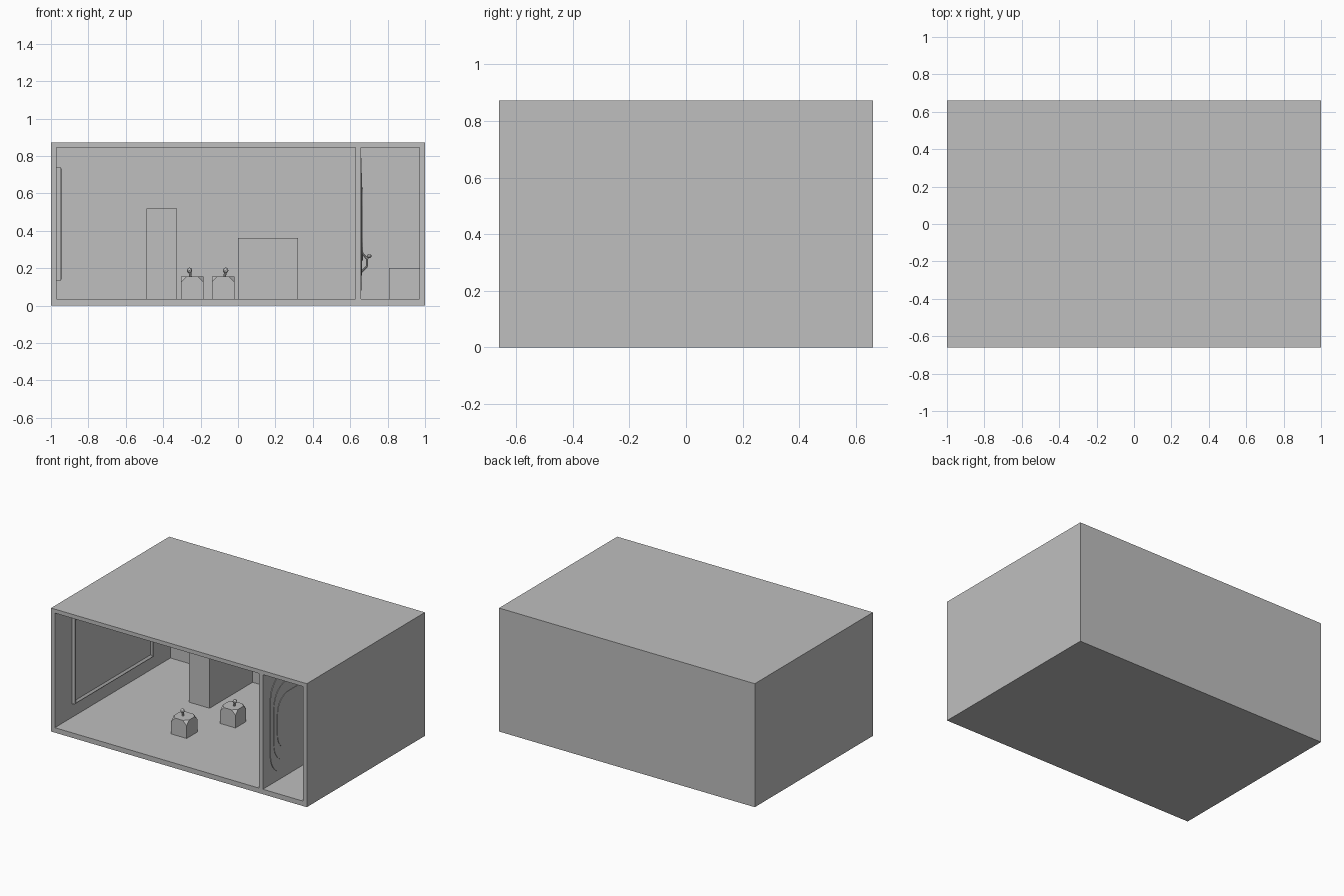
import bpy, bmesh, math
from mathutils import Vector

old = bpy.data.objects.get("Cube")
if old:
    bpy.data.objects.remove(old, do_unlink=True)

GREY = (0.52, 0.52, 0.52, 1)
mat = bpy.data.materials.new("plain grey")
mat.use_nodes = True
mat.diffuse_color = GREY
mat.node_tree.nodes["Principled BSDF"].inputs["Base Color"].default_value = GREY

FLOOR, CEILING, BACK = 0.035, 0.845, 0.63


def finish(bm, name):
    bmesh.ops.recalc_face_normals(bm, faces=bm.faces)
    mesh = bpy.data.meshes.new(name)
    bm.to_mesh(mesh)
    bm.free()
    mesh.materials.append(mat)
    obj = bpy.data.objects.new(name, mesh)
    bpy.context.collection.objects.link(obj)
    return obj


def box_bm(lo, hi):
    bm = bmesh.new()
    bmesh.ops.create_cube(bm, size=1)
    for v in bm.verts:
        v.co = [a + (b - a) * (c + 0.5) for a, b, c in zip(lo, hi, v.co)]
    return bm


def box(name, lo, hi):
    return finish(box_bm(lo, hi), name)


def cut(target, lo, hi):
    cutter = box("room_cutter", lo, hi)
    cutter.hide_render = True
    mod = target.modifiers.new("room", 'BOOLEAN')
    mod.operation, mod.solver, mod.object = 'DIFFERENCE', 'EXACT', cutter
    bpy.context.view_layer.objects.active = target
    bpy.ops.object.modifier_apply(modifier=mod.name)
    bpy.data.objects.remove(cutter, do_unlink=True)


def tube(name, points, radius, ball=0):
    """Round bar along a path, with an optional ball at its end."""
    bm = bmesh.new()
    for a, b in zip(points, points[1:]):
        a, b = Vector(a), Vector(b)
        turn = (b - a).to_track_quat('Z', 'Y').to_matrix().to_4x4()
        turn.translation = (a + b) / 2
        bmesh.ops.create_cone(bm, cap_ends=True, segments=8, radius1=radius,
                              radius2=radius, depth=(b - a).length, matrix=turn)
    if ball:
        res = bmesh.ops.create_icosphere(bm, subdivisions=2, radius=ball)
        bmesh.ops.translate(bm, verts=res["verts"], vec=points[-1])
    return finish(bm, name)


def rounded_plate(name, x0, x1, half_y, z0, z1, r):
    """Rounded rectangle standing on the partition, facing +x."""
    bm = bmesh.new()
    corners = [(half_y - r, z1 - r), (r - half_y, z1 - r),
               (r - half_y, z0 + r), (half_y - r, z0 + r)]
    ring = []
    for i, (y, z) in enumerate(corners):
        for k in range(9):
            a = math.pi / 2 * (i + k / 8)
            ring.append(bm.verts.new((x0, y + r * math.cos(a), z + r * math.sin(a))))
    face = bm.faces.new(ring)
    res = bmesh.ops.extrude_face_region(bm, geom=[face])
    moved = [g for g in res["geom"] if isinstance(g, bmesh.types.BMVert)]
    bmesh.ops.translate(bm, verts=moved, vec=(x1 - x0, 0, 0))
    return finish(bm, name)


# Shell with two rooms open at the front
shell = box("shell", (-1, -0.66, 0), (1, 0.66, 0.873))
cut(shell, (-0.97, -0.8, FLOOR), (0.627, BACK, CEILING))
cut(shell, (0.657, -0.8, FLOOR), (0.97, BACK, CEILING))

# Furniture blocks against the back wall
box("tall_cabinet", (-0.49, 0.15, FLOOR), (-0.327, BACK, 0.52))
box("wide_cabinet", (0, 0.31, FLOOR), (0.32, BACK, 0.36))
box("low_bench", (0.807, 0.31, FLOOR), (0.97, BACK, 0.2))

# Pedestals with clipped top corners, each carrying a small lever
for side, x, y, lean in (("front", -0.245, -0.25, -1), ("rear", -0.08, 0.06, 1)):
    bm = box_bm((x - 0.06, y - 0.06, FLOOR), (x + 0.06, y + 0.06, 0.155))
    top = [v for v in bm.verts if v.co.z > 0.1]
    bmesh.ops.bevel(bm, geom=top, offset=0.03, segments=1, affect='VERTICES')
    finish(bm, side + "_pedestal")
    tube(side + "_lever", [(x + lean * 0.008, y, 0.15), (x + lean * 0.014, y, 0.188)],
         0.007, 0.015)

# Framed screen on the side wall
bm = box_bm((-0.975, -0.47, 0.132), (-0.945, 0.41, 0.74))
front = [f for f in bm.faces if f.normal.x > 0.9 or f.calc_center_median().x > -0.946]
edges = list({e for f in front for e in f.edges})
bmesh.ops.bevel(bm, geom=edges, offset=0.008, segments=2, affect='EDGES', profile=0.5)
front = max(bm.faces, key=lambda f: f.calc_center_median().x)
bmesh.ops.inset_individual(bm, faces=[front], thickness=0.02)
bmesh.ops.translate(bm, verts=front.verts, vec=(-0.01, 0, 0))
finish(bm, "wall_screen")

# Stepped round-cornered panel on the partition
for i, part in enumerate(("outer", "middle", "inner")):
    rounded_plate(part + "_panel", 0.65, 0.661 + 0.003 * i, 0.58 - 0.035 * i,
                  0.08 + 0.08 * i, 0.79 - 0.08 * i, 0.16 - 0.02 * i)

# Bent handle with a knob on the panel
tube("panel_handle", [(0.66, 0, 0.18), (0.69, 0, 0.21), (0.69, 0, 0.25), (0.66, 0, 0.285)], 0.006)
tube("handle_knob", [(0.69, 0, 0.25), (0.702, 0, 0.265)], 0.005, 0.012)
